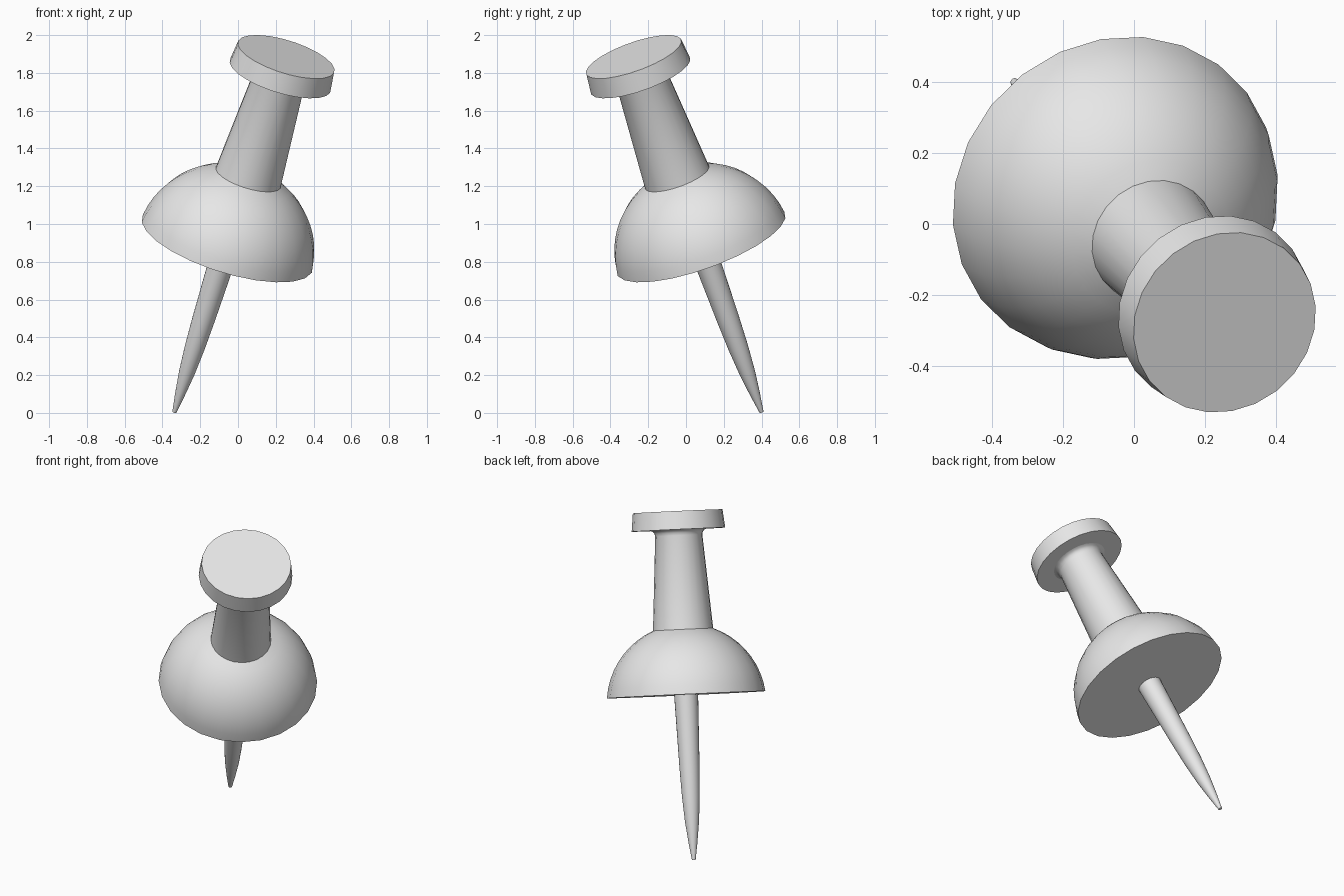
import bpy, bmesh, math
from mathutils import Vector

cube = bpy.data.objects.get("Cube")
if cube:
    bpy.data.objects.remove(cube, do_unlink=True)

SIDES = 24
TIP = Vector((-0.337, 0.4, 0.004))          # needle point
HEAD_CENTRE = Vector((0.255, -0.277, 1.885))  # centre of the flat top
AXIS = HEAD_CENTRE - TIP
LENGTH = AXIS.length
TILT = Vector((0, 0, 1)).rotation_difference(AXIS)

grey = bpy.data.materials.new("plain grey")
grey.use_nodes = True
grey.diffuse_color = (0.8, 0.8, 0.8, 1)
grey.node_tree.nodes["Principled BSDF"].inputs["Base Color"].default_value = (0.8, 0.8, 0.8, 1)


def lathe(name, profile, cap_start=False, cap_end=False):
    """Revolve (radius, height) points round the leaning axis of the pin."""
    bm = bmesh.new()
    rings = []
    for radius, height in profile:
        ring = []
        for i in range(SIDES):
            a = math.tau * (i + 0.5) / SIDES
            ring.append(bm.verts.new((radius * math.cos(a), radius * math.sin(a), height)))
        rings.append(ring)
    for low, high in zip(rings, rings[1:]):
        for i in range(SIDES):
            j = (i + 1) % SIDES
            bm.faces.new((low[i], low[j], high[j], high[i]))
    if cap_start:
        bm.faces.new(rings[0][::-1])
    if cap_end:
        bm.faces.new(rings[-1])
    mesh = bpy.data.meshes.new(name)
    bm.to_mesh(mesh)
    bm.free()
    mesh.materials.append(grey)
    obj = bpy.data.objects.new(name, mesh)
    bpy.context.collection.objects.link(obj)
    obj.rotation_mode = 'QUATERNION'
    obj.rotation_quaternion = TILT
    obj.location = TIP
    bpy.ops.object.select_all(action='DESELECT')
    obj.select_set(True)
    bpy.context.view_layer.objects.active = obj
    bpy.ops.object.shade_smooth_by_angle(angle=math.radians(35))
    return obj


# Needle, tapering to a blunt point
lathe("needle", [(0.011, 0), (0.026, 0.1), (0.042, 0.23), (0.053, 0.38),
                 (0.06, 0.55), (0.072, 1.0)], cap_start=True)

# Dome: an arc of a sphere whose centre lies just under the flat base
BASE, BASE_R, NECK_R, DROP = 0.988, 0.474, 0.18, 0.0515
ball = math.hypot(BASE_R, DROP)
start, end = math.asin(DROP / ball), math.acos(NECK_R / ball)
steps = 9
arc = []
for k in range(steps + 1):
    a = start + (end - start) * k / steps
    arc.append((ball * math.cos(a), BASE - DROP + ball * math.sin(a)))
lathe("dome", arc, cap_start=True)

# Grip: tapered neck flaring into the head
UNDER = LENGTH - 0.11
lathe("grip", [arc[-1], (0.141, UNDER - 0.035), (0.145, UNDER - 0.018),
               (0.154, UNDER - 0.006), (0.168, UNDER)])

# Head: thick disc, slightly narrower on top
lathe("head", [(0.168, UNDER), (0.28, UNDER), (0.268, LENGTH)], cap_end=True)
